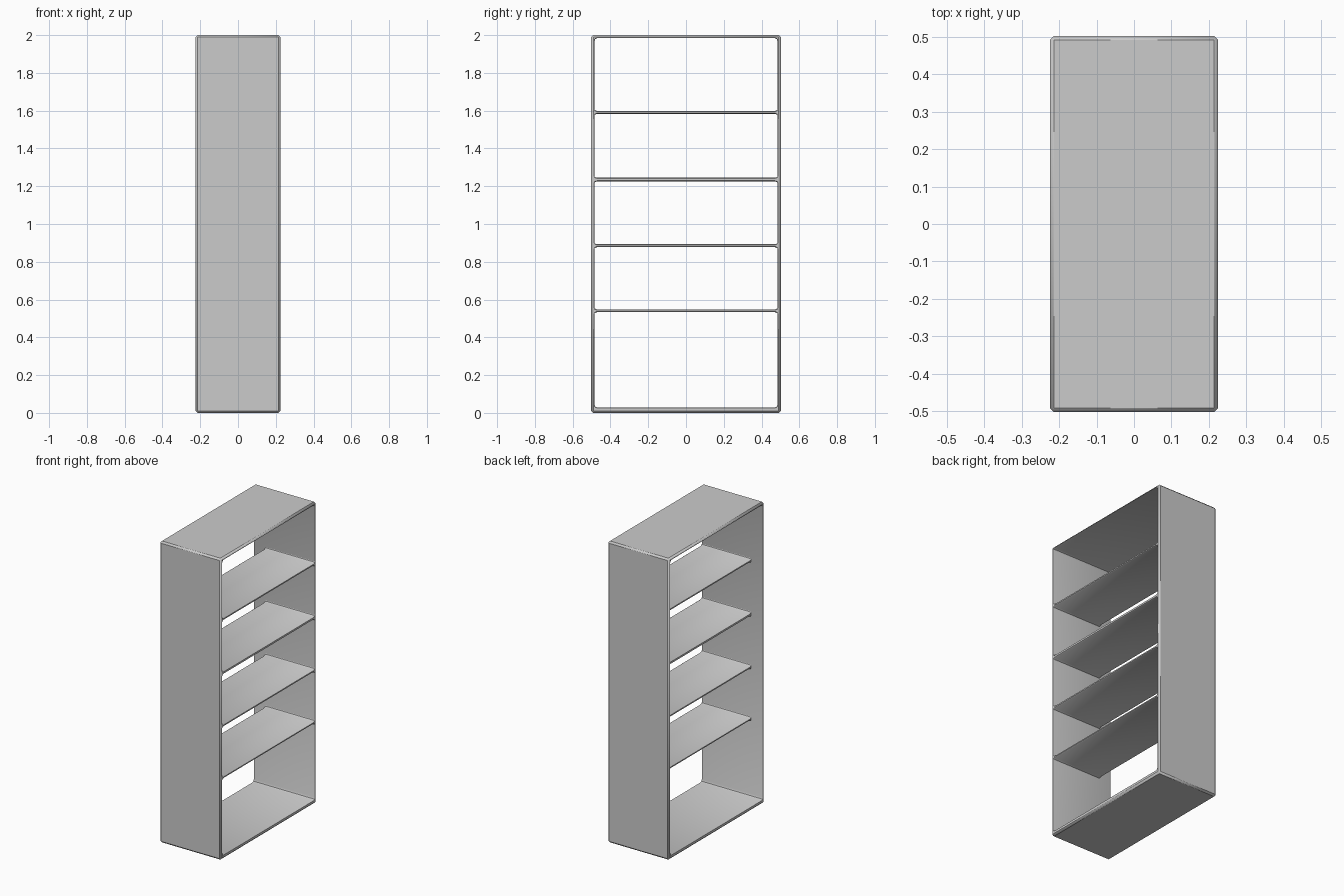
import bpy, bmesh, math

if "Cube" in bpy.data.objects:
    bpy.data.objects.remove(bpy.data.objects["Cube"], do_unlink=True)

HALF_X, HALF_Y, HEIGHT = 0.225, 0.502, 2.0
INNER_Y, FLOOR, CEILING = 0.485, 0.028, 1.984
FILLET, EDGE, SHELF_BACK = 0.016, 0.011, -0.139

grey = bpy.data.materials.new("grey metal")
grey.use_nodes = True
grey.diffuse_color = (0.6, 0.6, 0.6, 1)
grey.node_tree.nodes["Principled BSDF"].inputs["Base Color"].default_value = grey.diffuse_color


def make_object(name, bm):
    bmesh.ops.recalc_face_normals(bm, faces=bm.faces)
    mesh = bpy.data.meshes.new(name)
    bm.to_mesh(mesh)
    bm.free()
    mesh.materials.append(grey)
    obj = bpy.data.objects.new(name, mesh)
    bpy.context.collection.objects.link(obj)
    return obj


def loft(name, rings):
    """Skin a list of (x, [(y, z), ...]) sections and cap both ends."""
    bm = bmesh.new()
    loops = [[bm.verts.new((x, y, z)) for y, z in pts] for x, pts in rings]
    n = len(loops[0])
    for a, b in zip(loops, loops[1:]):
        for i in range(n):
            j = (i + 1) % n
            bm.faces.new((a[i], a[j], b[j], b[i]))
    bm.faces.new(loops[0])
    bm.faces.new(loops[-1])
    return make_object(name, bm)


def corner(y, z, side, sz):
    """Rounded corner on the given side, from the vertical wall to the level face."""
    angles = [i * math.pi / 4 for i in range(3)]
    return [(side * (y - FILLET * (1 - math.cos(a))), z - sz * FILLET * (1 - math.sin(a)))
            for a in angles]


def section(y, hi, lo, sz):
    """Closed outline; sz = 1 rounds the corners inward, -1 flares them outward."""
    return (corner(y, hi, 1, sz) + corner(y, hi, -1, sz)[::-1]
            + corner(y, lo, -1, -sz) + corner(y, lo, 1, -sz)[::-1])


def opening(grow):
    return section(INNER_Y + grow, CEILING + grow, FLOOR - grow, 1)


def shelf_section(lo, hi, shrink):
    return section(INNER_Y + 0.003, hi - shrink, lo + shrink, -1)


def smooth(obj):
    bpy.ops.object.select_all(action="DESELECT")
    obj.select_set(True)
    bpy.context.view_layer.objects.active = obj
    bpy.ops.object.shade_smooth_by_angle(angle=math.radians(40))


# Outer frame: chamfered box with a rounded opening through it
bm = bmesh.new()
bmesh.ops.create_cube(bm, size=1)
for v in bm.verts:
    v.co = (v.co.x * 2 * HALF_X, v.co.y * 2 * HALF_Y, (v.co.z + 0.5) * HEIGHT)
bmesh.ops.bevel(bm, geom=bm.edges[:], offset=EDGE, segments=1, affect="EDGES")
frame = make_object("frame", bm)

flare = 0.002
cutter = loft("frame_cutter", [(-0.3, opening(flare)), (-HALF_X, opening(flare)),
                               (-HALF_X + EDGE, opening(0)), (HALF_X - EDGE, opening(0)),
                               (HALF_X, opening(flare)), (0.3, opening(flare))])
cutter.hide_render = True
cut = frame.modifiers.new("opening", "BOOLEAN")
cut.operation, cut.solver, cut.object = "DIFFERENCE", "EXACT", cutter
bpy.context.view_layer.objects.active = frame
bpy.ops.object.modifier_apply(modifier=cut.name)
bpy.data.objects.remove(cutter, do_unlink=True)
smooth(frame)

# Shelves, flush with one open side and set back from the other
levels = [(0.533, 0.548), (0.877, 0.893), (1.225, 1.245), (1.583, 1.599)]
for i, (lo, hi) in enumerate(levels, 1):
    body, tip = shelf_section(lo, hi, 0), shelf_section(lo, hi, 0.004)
    smooth(loft(f"shelf_{i}", [(SHELF_BACK, tip), (SHELF_BACK + 0.006, body),
                               (HALF_X - 0.008, body), (HALF_X - 0.001, tip)]))
